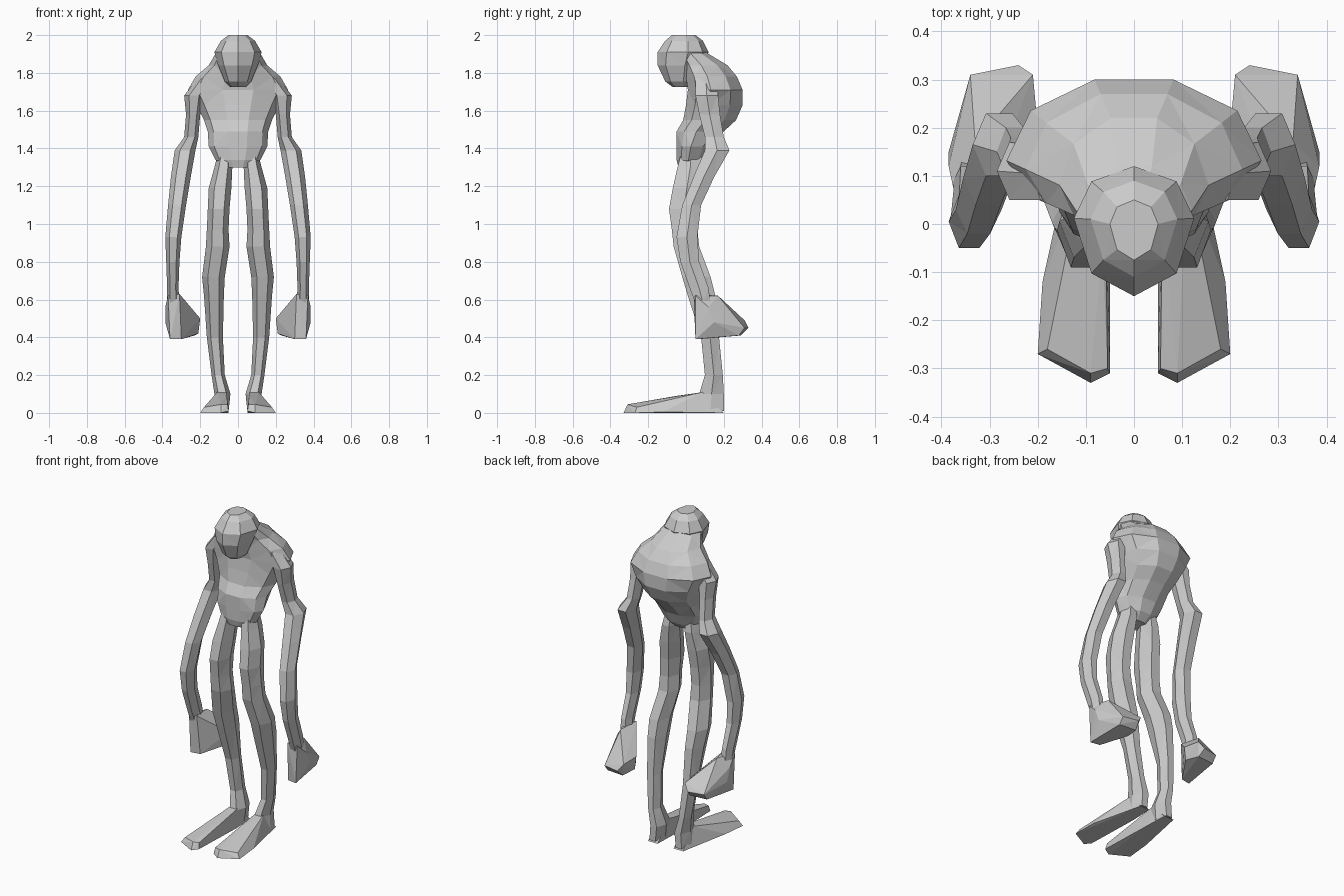
import bpy, bmesh, math


def finish(name, bm, mirror):
    bmesh.ops.recalc_face_normals(bm, faces=bm.faces)
    mesh = bpy.data.meshes.new(name)
    bm.to_mesh(mesh)
    bm.free()
    ob = bpy.data.objects.new(name, mesh)
    bpy.context.collection.objects.link(ob)
    if mirror:
        ob.modifiers.new("mirror", 'MIRROR')
    return ob


def loft(name, rings, sides, mirror=False, widest=0.5):
    """Horizontal rings (z, x0, x1, y0, y1); widest = depth fraction of the widest point."""
    bm = bmesh.new()
    angles = [2 * math.pi * i / sides for i in range(sides)]
    top = max(math.sin(a) for a in angles)
    prev = None
    for k, (z, x0, x1, y0, y1) in enumerate(rings):
        mid = y0 + (y1 - y0) * widest
        ring = []
        for a in angles:
            s = math.sin(a) / top
            y = mid + s * ((y1 - mid) if s > 0 else (mid - y0))
            ring.append(bm.verts.new(((x0 + x1) / 2 + (x1 - x0) / 2 * math.cos(a), y, z)))
        if prev:
            for i in range(sides):
                j = (i + 1) % sides
                bm.faces.new((prev[i], prev[j], ring[j], ring[i]))
        if k in (0, len(rings) - 1):
            bm.faces.new(ring)
        prev = ring
    bmesh.ops.triangulate(bm, faces=[f for f in bm.faces if len(f.verts) == 4])
    return finish(name, bm, mirror)


def hull(name, points, mirror=True):
    bm = bmesh.new()
    for p in points:
        bm.verts.new(p)
    bmesh.ops.convex_hull(bm, input=bm.verts[:])
    return finish(name, bm, mirror)


def centred(rows):
    return [(z, -w, w, y0, y1) for z, w, y0, y1 in rows]


# hunched torso with narrow pelvis
loft("torso", centred([
    (1.30, .08, -.04, .06), (1.34, .12, -.05, .10), (1.41, .155, -.05, .13),
    (1.49, .16, -.05, .20), (1.55, .18, -.015, .265), (1.63, .22, .00, .30),
    (1.71, .265, .01, .30), (1.78, .225, .00, .27), (1.84, .155, -.02, .22),
    (1.90, .12, -.04, .12), (1.93, .09, -.04, .08)]), 10, widest=.42)

# forward-set head with a low brow and narrow chin
loft("head", centred([
    (1.725, .04, -.07, .02), (1.755, .07, -.11, .05), (1.84, .105, -.15, .09),
    (1.91, .125, -.15, .12), (1.97, .09, -.11, .09), (2.00, .05, -.075, .05)]),
    8, widest=.6)

# shoulder, upper arm, elbow and long forearm
loft("arm", [
    (.58, .31, .375, .05, .13), (.66, .315, .375, .02, .12),
    (.80, .31, .38, -.03, .07), (.93, .30, .385, -.05, .06),
    (1.10, .275, .37, -.02, .08), (1.25, .25, .355, .04, .15),
    (1.39, .225, .335, .10, .23), (1.46, .21, .285, .10, .20),
    (1.58, .20, .275, .07, .18), (1.68, .18, .285, .05, .17),
    (1.77, .13, .215, .05, .16)], 6, True)

# mitten hands swept backwards
hull("hand", [
    (.31, .04, .63), (.37, .05, .62), (.33, .17, .62), (.385, .12, .56),
    (.385, .15, .48), (.34, .31, .45), (.24, .33, .45), (.21, .31, .49),
    (.20, .20, .50), (.21, .20, .42), (.23, .29, .41), (.34, .28, .41),
    (.36, .05, .39), (.30, .06, .39)])

# thigh, knee and shin
loft("leg", [
    (.01, .05, .13, .06, .20), (.10, .04, .125, .07, .20),
    (.20, .07, .14, .10, .195), (.40, .08, .165, .08, .175),
    (.62, .075, .18, .01, .155), (.72, .07, .19, -.02, .13),
    (.88, .045, .17, -.065, .07), (.97, .05, .165, -.075, .06),
    (1.08, .045, .16, -.09, .065), (1.19, .035, .155, -.07, .08),
    (1.30, .03, .125, -.045, .09), (1.36, .03, .11, -.03, .08)], 6, True)

# long flat feet
hull("foot", [
    (.055, .20, .00), (.12, .20, .00), (.05, .05, .00), (.14, .05, .00),
    (.05, -.31, .01), (.09, -.33, .00), (.20, -.27, .00), (.19, -.12, .005),
    (.06, .09, .11), (.11, .09, .11), (.065, -.05, .09), (.11, -.05, .085),
    (.055, -.30, .045), (.09, -.31, .045), (.18, -.26, .03)])
